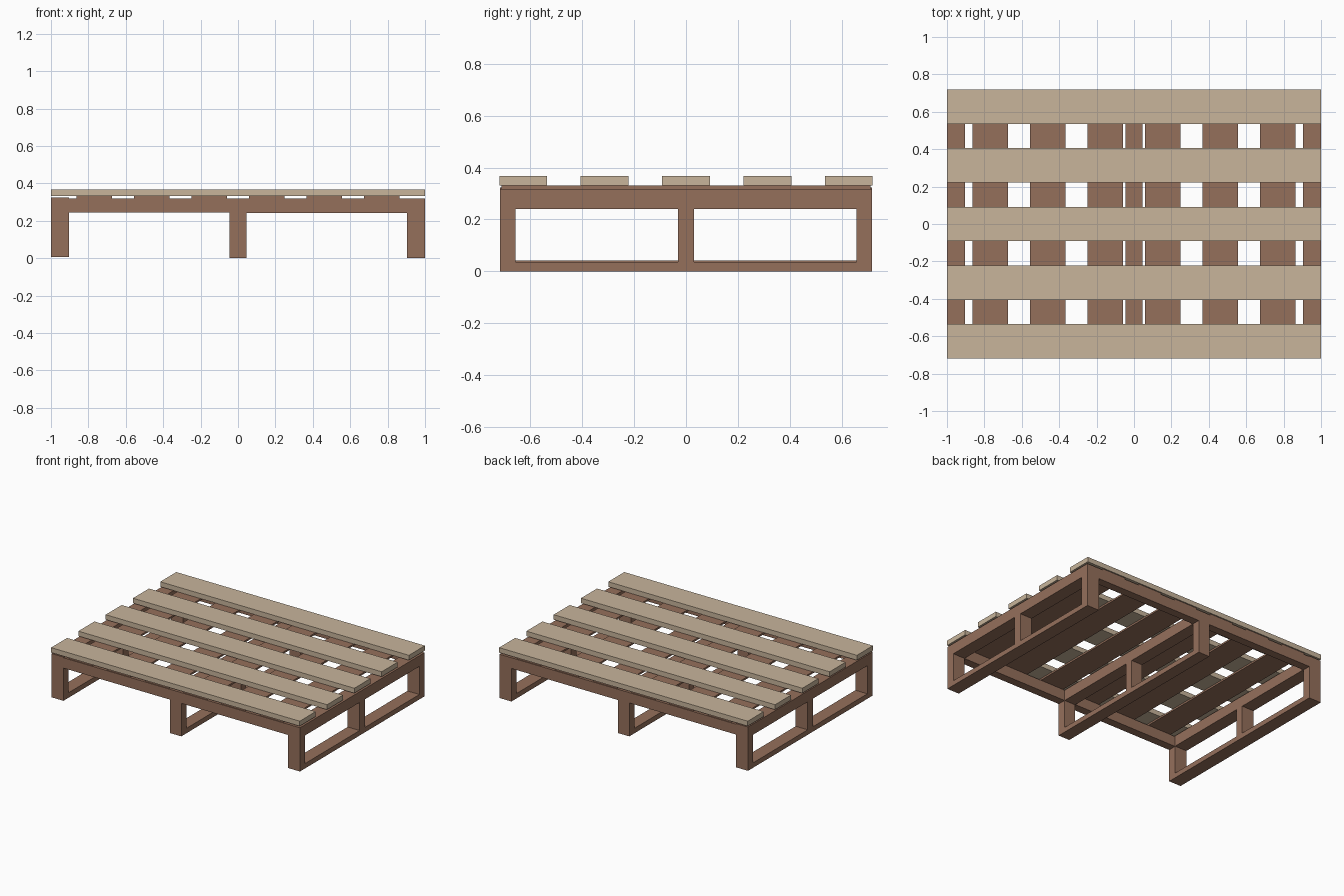
import bpy, bmesh
from mathutils import Vector

if "Cube" in bpy.data.objects:
    bpy.data.objects.remove(bpy.data.objects["Cube"])


def material(name, color):
    m = bpy.data.materials.new(name)
    m.diffuse_color = (*color, 1)
    m.use_nodes = True
    m.node_tree.nodes["Principled BSDF"].inputs["Base Color"].default_value = m.diffuse_color
    return m


TAN = material("light_wood", (0.58, 0.46, 0.33))
BROWN = material("dark_wood", (0.30, 0.16, 0.105))


def board(name, x, y, z, mat):
    """Box spanning the given (min, max) ranges."""
    lo, hi = Vector((x[0], y[0], z[0])), Vector((x[1], y[1], z[1]))
    bm = bmesh.new()
    bmesh.ops.create_cube(bm, size=1)
    size = hi - lo
    for v in bm.verts:
        v.co = Vector([a * b for a, b in zip(v.co, size)])
    me = bpy.data.meshes.new(name)
    bm.to_mesh(me)
    bm.free()
    me.materials.append(mat)
    ob = bpy.data.objects.new(name, me)
    ob.location = (lo + hi) / 2
    bpy.context.collection.objects.link(ob)
    return ob


Y = 0.716       # half depth of the frames
POST = 0.06     # post and rail thickness
RUN = 0.036     # runner top
BEAM = 0.24     # beam underside
TOP = 0.318     # beam top

# Top slats along x
for i in range(5):
    c = (i - 2) * 0.3135
    board(f"top_slat_{i + 1}", (-1, 1), (c - 0.092, c + 0.092), (0.331, 0.367), TAN)

# Thin cross slats along y
for i in range(6):
    c = (i - 2.5) * 0.3075
    board(f"cross_slat_{i + 1}", (c - 0.095, c + 0.095), (-0.71, 0.71), (TOP, 0.331), BROWN)

# Three skid frames: runner, beam and three posts each
skids = {"left": (-1, -0.903, 0.005), "middle": (-0.045, 0.045, 0), "right": (0.903, 1, 0)}
for side, (x0, x1, dz) in skids.items():
    board(f"{side}_runner", (x0, x1), (-Y, Y), (dz, RUN + dz), BROWN)
    board(f"{side}_beam", (x0, x1), (-Y, Y), (BEAM + dz, TOP + dz), BROWN)
    for pos, c in (("front", -Y + POST / 2), ("centre", 0), ("back", Y - POST / 2)):
        board(f"{side}_{pos}_post", (x0, x1), (c - POST / 2, c + POST / 2),
              (RUN + dz, BEAM + dz), BROWN)

# Front and back rails joining the skids
for pos, s in (("front", -1), ("back", 1)):
    y = sorted((s * Y, s * (Y - POST)))
    board(f"{pos}_left_rail", (-0.903, -0.045), y, (BEAM + 0.003, TOP), BROWN)
    board(f"{pos}_right_rail", (0.045, 0.903), y, (BEAM, TOP), BROWN)
